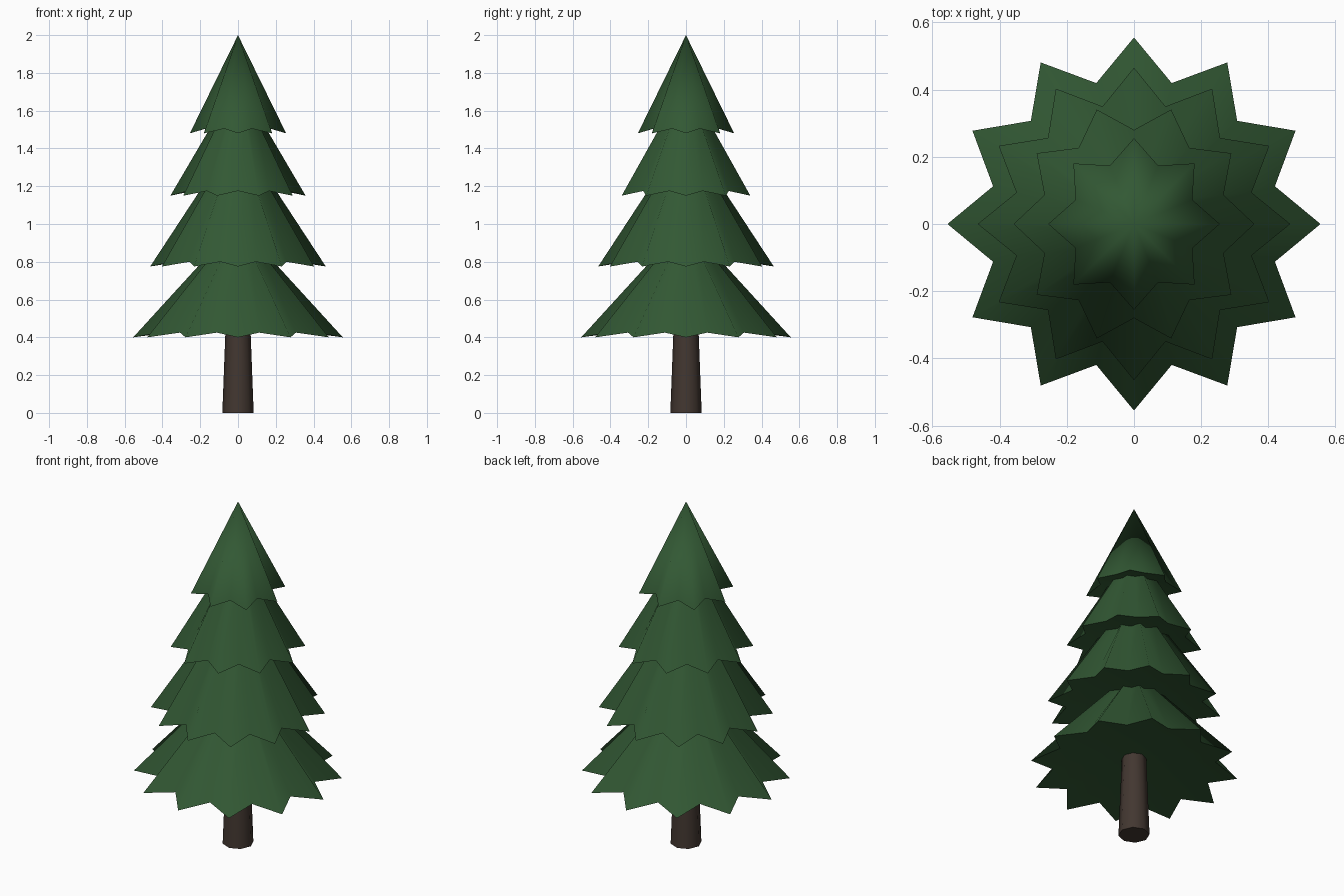
import bpy, bmesh, math

if "Cube" in bpy.data.objects:
    bpy.data.objects.remove(bpy.data.objects["Cube"])


def material(name, rgb):
    m = bpy.data.materials.new(name)
    m.diffuse_color = (*rgb, 1)
    m.use_nodes = True
    m.node_tree.nodes["Principled BSDF"].inputs["Base Color"].default_value = m.diffuse_color
    return m


def finish(bm, name, mat):
    bmesh.ops.recalc_face_normals(bm, faces=bm.faces)
    mesh = bpy.data.meshes.new(name)
    bm.to_mesh(mesh)
    bm.free()
    mesh.materials.append(mat)
    ob = bpy.data.objects.new(name, mesh)
    bpy.context.collection.objects.link(ob)
    return ob


def tier(name, points, tip_r, notch_r, z, top_r, top_z, mat):
    """Star-edged skirt: jagged rim, sloping sides, shallow hollow underside."""
    bm = bmesh.new()
    n = points * 2
    rim, top = [], []
    for i in range(n):
        a = math.tau * i / n
        r, h = (notch_r, z + 0.025) if i % 2 else (tip_r, z)
        rim.append(bm.verts.new((r * math.cos(a), r * math.sin(a), h)))
        if top_r:
            t = top_r * r / tip_r
            top.append(bm.verts.new((t * math.cos(a), t * math.sin(a), top_z)))
    under = bm.verts.new((0, 0, z + 0.075))
    apex = None if top_r else bm.verts.new((0, 0, top_z))
    for i in range(n):
        j = (i + 1) % n
        if top_r:
            side = bm.faces.new((rim[i], rim[j], top[j], top[i]))
        else:
            side = bm.faces.new((rim[i], rim[j], apex))
        below = bm.faces.new((rim[j], rim[i], under))
        side.smooth = below.smooth = True
        bm.edges.get((rim[i], rim[j])).smooth = False
    if top_r:
        bm.faces.new(top)
        for i in range(n):
            bm.edges.get((top[i], top[(i + 1) % n])).smooth = False
    return finish(bm, name, mat)


green = material("pine green", (0.032, 0.098, 0.034))
brown = material("bark brown", (0.055, 0.038, 0.030))

# Foliage tiers, bottom to top
tier("foliage_bottom", 12, 0.555, 0.434, 0.40, 0.13, 0.865, green)
tier("foliage_lower", 12, 0.465, 0.362, 0.775, 0.16, 1.24, green)
tier("foliage_upper", 10, 0.358, 0.28, 1.15, 0.12, 1.555, green)
tier("foliage_top", 8, 0.255, 0.188, 1.48, 0, 2.0, green)

# Tapered trunk
bm = bmesh.new()
bmesh.ops.create_cone(bm, cap_ends=True, segments=8, radius1=0.083, radius2=0.064, depth=0.5)
bmesh.ops.translate(bm, verts=bm.verts, vec=(0, 0, 0.25))
for f in bm.faces:
    f.smooth = len(f.verts) == 4
finish(bm, "trunk", brown)
